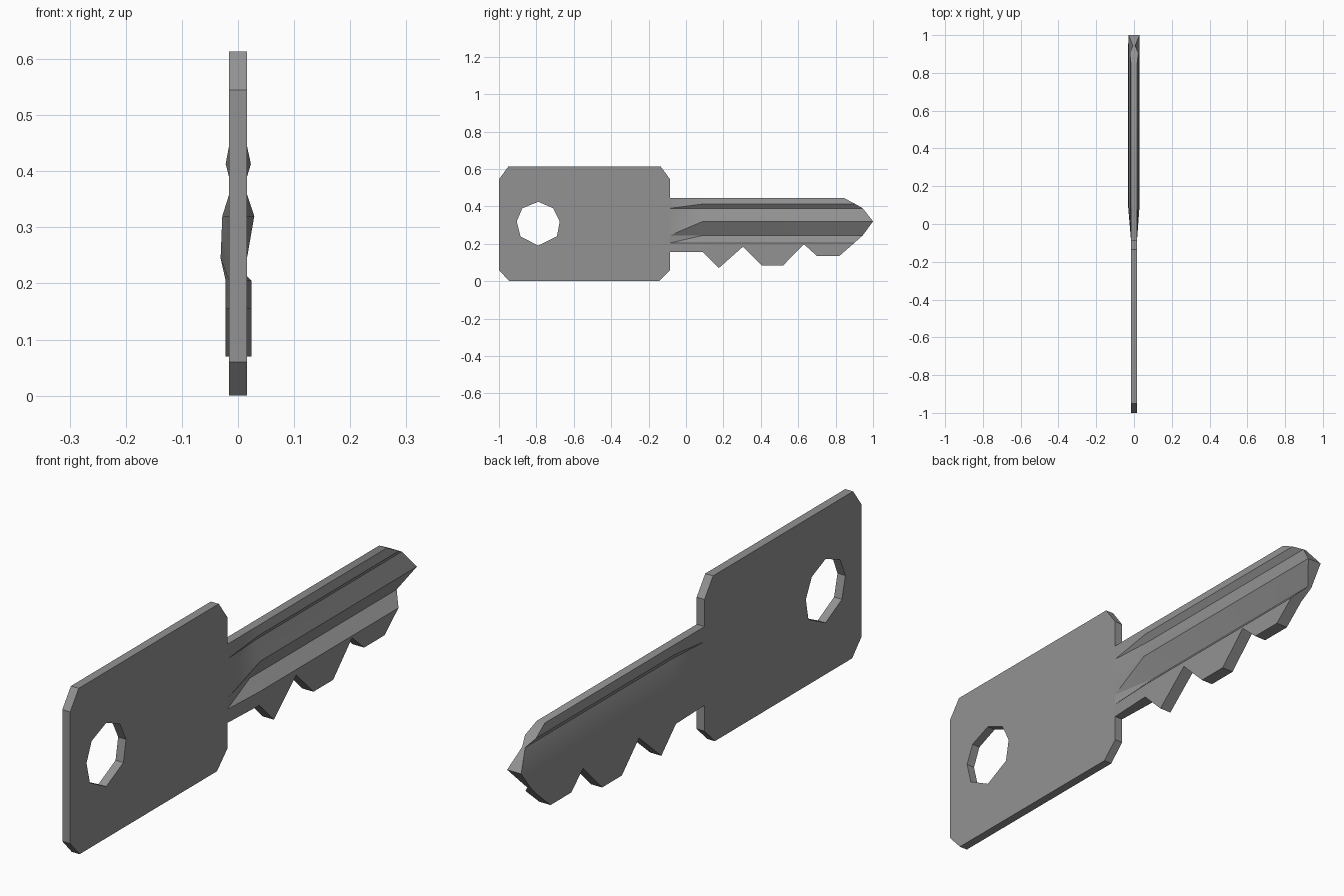
import bpy, bmesh, math

if "Cube" in bpy.data.objects:
    bpy.data.objects.remove(bpy.data.objects["Cube"])

T = 0.016  # half thickness of the flat bow

metal = bpy.data.materials.new("dark_metal")
metal.diffuse_color = (.29, .29, .29, 1)
metal.use_nodes = True
metal.node_tree.nodes["Principled BSDF"].inputs["Base Color"].default_value = metal.diffuse_color


def finish(bm, name):
    bmesh.ops.recalc_face_normals(bm, faces=bm.faces)
    me = bpy.data.meshes.new(name)
    bm.to_mesh(me)
    bm.free()
    me.materials.append(metal)
    ob = bpy.data.objects.new(name, me)
    bpy.context.collection.objects.link(ob)
    return ob


# Bow: chamfered plate with an eight-sided hole, outlines in (y, z)
outline = [(-1, .06), (-.945, 0), (-.145, 0), (-.085, .06),
           (-.085, .545), (-.135, .613), (-.95, .613), (-1, .545)]
hole = [(-.79, .425), (-.71, .39), (-.675, .32), (-.69, .24),
        (-.79, .19), (-.885, .24), (-.905, .32), (-.875, .39)]
bm = bmesh.new()
edges = []
for loop in (outline, hole):
    vs = [bm.verts.new((-T, y, z)) for y, z in loop]
    edges += [bm.edges.new((vs[i], vs[i - 1])) for i in range(len(vs))]
bmesh.ops.triangle_fill(bm, edges=edges, use_beauty=True)
ext = bmesh.ops.extrude_face_region(bm, geom=bm.faces[:])
bmesh.ops.translate(bm, vec=(2 * T, 0, 0),
                    verts=[g for g in ext["geom"] if isinstance(g, bmesh.types.BMVert)])
finish(bm, "bow")

# Blade: grooved section, each level is (z, right x, left x, y of tip end)
levels = [(.445, .016, -.016, .845), (.413, .023, -.022, .905),
          (.39, .006, -.006, .945), (.32, .029, -.028, 1.0),
          (.245, -.015, -.031, .945), (.205, .024, -.022, .9)]
NECK, FULL = -.085, .09
# Cut teeth along the lower edge, (y, z) from neck to tip
teeth = [(FULL, .155), (.175, .07), (.305, .185), (.405, .085), (.52, .085),
         (.63, .198), (.70, .135), (.82, .135)]

bm = bmesh.new()
sides = []
for s in (1, -1):
    # rows of neck, full-section and tip points
    rows = []
    for z, xr, xl, ye in levels:
        x = xr if s > 0 else xl
        rows.append([bm.verts.new(p) for p in ((s * T, NECK, z), (x, FULL, z), (x, ye, z))])
    for (a0, a1, a2), (b0, b1, b2) in zip(rows, rows[1:]):
        bm.faces.new((a0, a1, b0))
        bm.faces.new((a1, b1, b0))
        bm.faces.new((a1, a2, b2, b1))
    # toothed flank
    x = levels[-1][1] if s > 0 else levels[-1][2]
    neck_low = bm.verts.new((s * T, NECK, .155))
    low = [bm.verts.new((x, y, z)) for y, z in teeth]
    n, f, e = rows[-1]
    bm.faces.new((n, f, neck_low))
    bm.faces.new((f, low[0], neck_low))
    bm.faces.new([f, e] + low[::-1])
    # rim runs over the top, round the tip and back along the teeth
    rim = rows[0] + [r[2] for r in rows[1:]] + low[::-1] + [neck_low]
    back = [r[0] for r in rows] + [neck_low]
    sides.append((rim, back))

# Join both flanks around the rim and close the end inside the bow
(rim_r, back_r), (rim_l, back_l) = sides
for r, l in ((rim_r, rim_l), (back_r, back_l)):
    for i in range(len(r) - 1):
        bm.faces.new((r[i], r[i + 1], l[i + 1], l[i]))
bm.normal_update()
bmesh.ops.triangulate(bm, faces=[f for f in bm.faces if len(f.verts) > 4],
                      ngon_method='EAR_CLIP')
blade = finish(bm, "blade")

# Blend the neck softly, keep the groove lines crisp
bpy.context.view_layer.objects.active = blade
blade.select_set(True)
bpy.ops.object.shade_smooth_by_angle(angle=math.radians(30))
